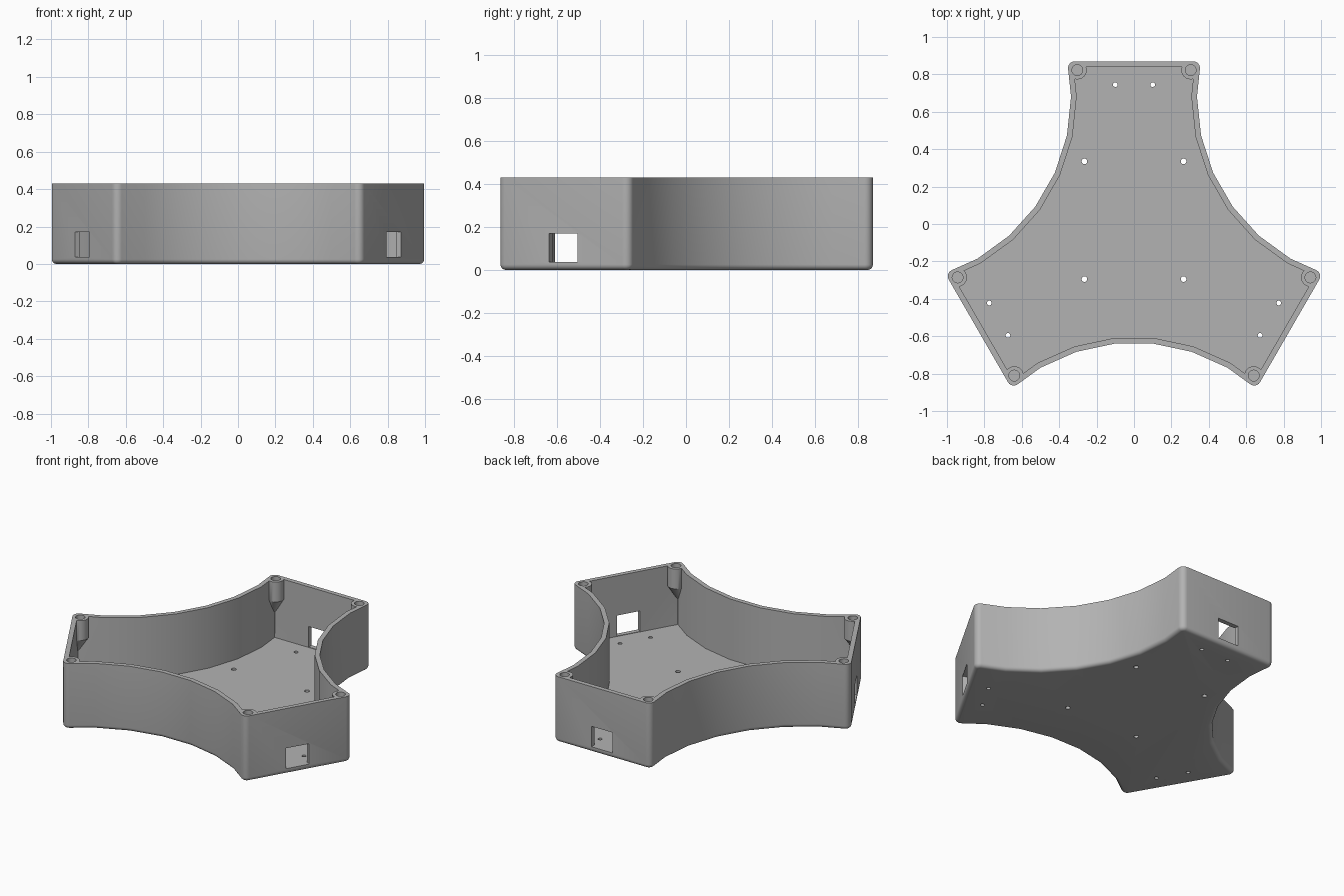
import bpy, bmesh, math
from mathutils import Vector, Matrix

if "Cube" in bpy.data.objects:
    bpy.data.objects.remove(bpy.data.objects["Cube"])

H, FLOOR, WALL = 0.43, 0.033, 0.03      # height, floor and wall thickness
END, SHIFT = 0.961, -0.091              # arm end distance, hub position in y
ROUND, CORNER = 0.025, 0.036            # bottom edge and upright corner radii
TURNS = [Matrix.Rotation(math.radians(120 * k), 3, 'Z') for k in range(3)]

grey = bpy.data.materials.new("light grey plastic")
grey.diffuse_color = (0.45, 0.45, 0.45, 1)
grey.use_nodes = True
grey.node_tree.nodes["Principled BSDF"].inputs["Base Color"].default_value = grey.diffuse_color


def outline(off, fillet):
    """Three-armed outline with scooped sides, moved inward by off."""
    radius = 1 + off / math.cos(math.radians(6))
    mid = Vector((1.5435 * math.cos(math.pi / 6), 1.5435 * 0.5, 0))
    scoop = []
    for deg in (6, 18, 30, 42):
        a = math.radians(210 - deg)
        scoop.append(mid + radius * Vector((math.cos(a), math.sin(a), 0)))
    a, b = scoop[2], scoop.pop()
    p = a.lerp(b, (END - off - a.y) / (b.y - a.y))
    u, v = (a - p).normalized(), Vector((-1, 0, 0))
    half = u.angle(v) / 2
    centre = p + (u + v).normalized() * fillet / math.sin(half)
    start = p + u * fillet / math.tan(half) - centre
    sweep = math.pi - 2 * half
    side = scoop + [centre + Matrix.Rotation(sweep * i / 6, 3, 'Z') @ start for i in range(7)]
    arm = side + [Vector((-q.x, q.y, 0)) for q in reversed(side)]
    return [t @ q for t in TURNS for q in arm]


def loft(bm, rings):
    """Closed solid through rings of equal length."""
    loops = [[bm.verts.new(q) for q in r] for r in rings]
    n = len(loops[0])
    for lo, hi in zip(loops, loops[1:]):
        for i in range(n):
            j = (i + 1) % n
            bm.faces.new((lo[i], lo[j], hi[j], hi[i]))
    bm.faces.new(loops[0][::-1])
    bm.faces.new(loops[-1])


def at(ring, z):
    return [Vector((q.x, q.y, z)) for q in ring]


def circle(x, y, r, z, n=24):
    return [Vector((x + r * math.cos(2 * math.pi * i / n),
                    y + r * math.sin(2 * math.pi * i / n), z)) for i in range(n)]


def finish(name, bm):
    bmesh.ops.recalc_face_normals(bm, faces=bm.faces)
    me = bpy.data.meshes.new(name)
    bm.to_mesh(me)
    bm.free()
    me.materials.append(grey)
    ob = bpy.data.objects.new(name, me)
    ob.location.y = SHIFT
    bpy.context.collection.objects.link(ob)
    return ob


def boolean(ob, other, op):
    mod = ob.modifiers.new(op.lower(), 'BOOLEAN')
    mod.object, mod.operation, mod.solver = other, op, 'EXACT'
    bpy.context.view_layer.objects.active = ob
    bpy.ops.object.modifier_apply(modifier=mod.name)
    bpy.data.objects.remove(other)


# Open tray: rounded bottom edge, outer wall, rim, inner wall, floor
bm = bmesh.new()
rings = []
for i in range(6):
    a = math.pi / 2 * i / 5
    off = ROUND * (1 - math.sin(a))
    rings.append(at(outline(off, CORNER - off), ROUND * (1 - math.cos(a))))
inner = outline(WALL, 0.004)
rings += [at(outline(0, CORNER), H), at(inner, H), at(inner, FLOOR)]
loft(bm, rings)
tray = finish("tray", bm)

# Screw bosses: short posts tapering down into the corners
bm = bmesh.new()
for t in TURNS:
    for s in (1, -1):
        x, y = 0.303 * s, 0.914
        tip = circle(0.335 * s, 0.94, 0.002, 0.18)
        loft(bm, [[t @ q for q in r] for r in
                  (tip, circle(x, y, 0.05, 0.30), circle(x, y, 0.05, H))])
bosses = finish("screw_bosses", bm)
bm = bmesh.new()
body = outline(0.01, CORNER - 0.01)
loft(bm, [at(body, 0.05), at(body, H + 0.1)])
boolean(bosses, finish("boss_limit", bm), 'INTERSECT')
boolean(tray, bosses, 'UNION')

# Cutters: screw holes, cable ports and floor holes
bm = bmesh.new()
for t in TURNS:
    for s in (1, -1):
        for x, y, r, z0, z1 in ((0.303, 0.914, 0.029, 0.31, H + 0.05),
                                (0.1, 0.836, 0.0125, -0.05, 0.1)):
            loft(bm, [[t @ q for q in circle(x * s, y, r, z)] for z in (z0, z1)])
    port = [Vector((x, y, 0)) for x, y in
            ((-0.076, 0.9), (0.076, 0.9), (0.076, 1.0), (-0.076, 1.0))]
    loft(bm, [[t @ q for q in at(port, z)] for z in (0.036, 0.17)])
for x in (-0.265, 0.265):
    for y in (0.335, -0.295):
        loft(bm, [circle(x, y - SHIFT, 0.015, z) for z in (-0.05, 0.1)])
boolean(tray, finish("cutters", bm), 'DIFFERENCE')

# Smooth walls with crisp edges
bpy.ops.object.select_all(action='DESELECT')
tray.select_set(True)
bpy.context.view_layer.objects.active = tray
bpy.ops.object.shade_smooth_by_angle(angle=math.radians(30))
